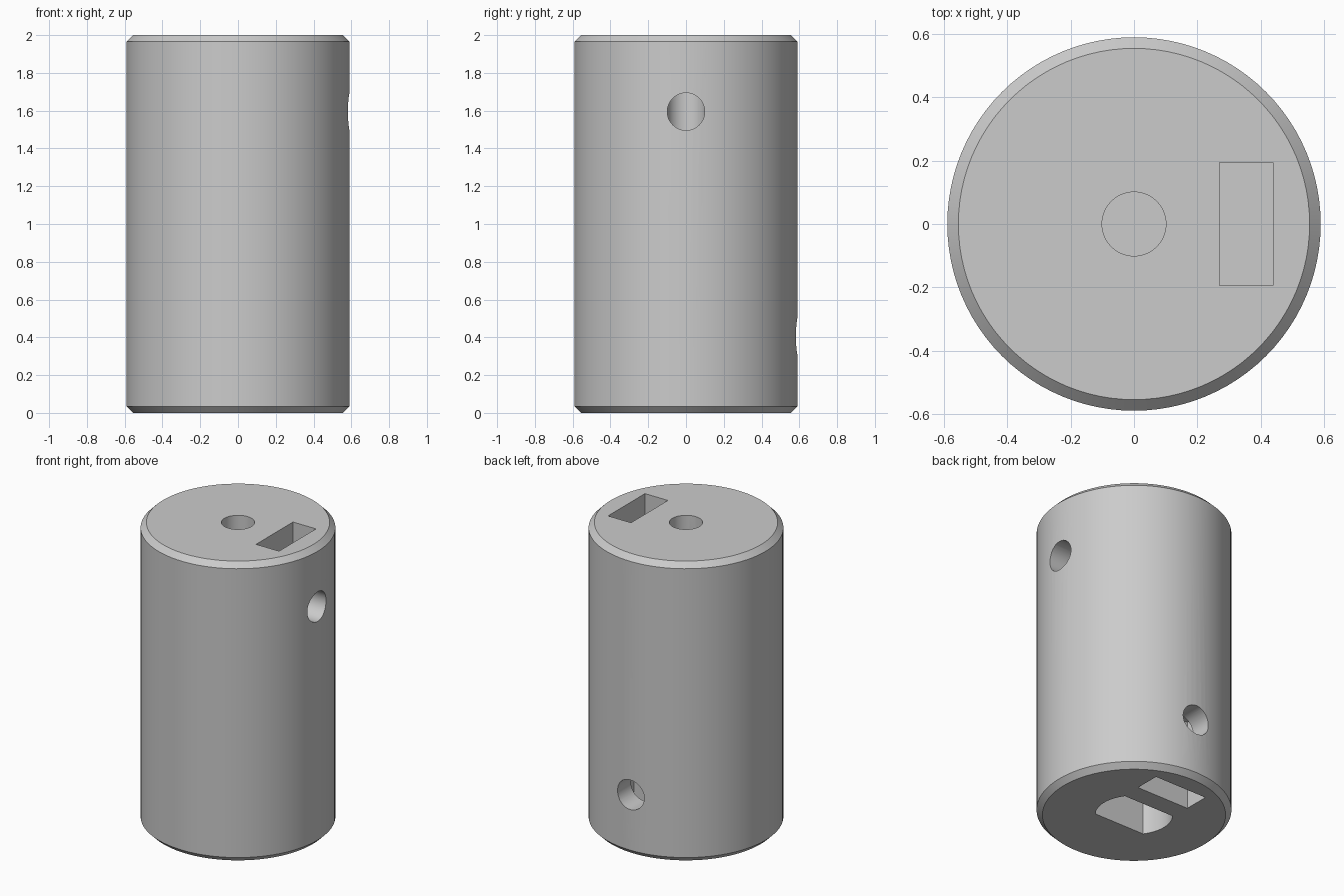
import bpy
import math
from mathutils import Vector, Matrix

cube = bpy.data.objects.get("Cube")
if cube:
    bpy.data.objects.remove(cube, do_unlink=True)

RADIUS, HEIGHT, CHAMFER = 0.59, 2.0, 0.035

grey = bpy.data.materials.new("plain_grey")
grey.use_nodes = True
grey.diffuse_color = (0.6, 0.6, 0.6, 1)
grey.node_tree.nodes["Principled BSDF"].inputs["Base Color"].default_value = (0.6, 0.6, 0.6, 1)


def loft(name, rings):
    """Closed solid through rings of equal point count."""
    n = len(rings[0])
    verts = [p for ring in rings for p in ring]
    faces = [list(range(n))[::-1], list(range(len(verts) - n, len(verts)))]
    for k in range(len(rings) - 1):
        for i in range(n):
            j = (i + 1) % n
            faces.append((k * n + i, k * n + j, (k + 1) * n + j, (k + 1) * n + i))
    mesh = bpy.data.meshes.new(name)
    mesh.from_pydata(verts, [], faces)
    mesh.materials.append(grey)
    obj = bpy.data.objects.new(name, mesh)
    bpy.context.collection.objects.link(obj)
    return obj


def arc(r, start, end, n):
    return [(r * math.cos(start + (end - start) * i / n),
             r * math.sin(start + (end - start) * i / n)) for i in range(n + 1)]


def circle(r, n):
    return arc(r, 0, math.tau, n)[:-1]


def prism(name, outline, low, high, turn=Matrix()):
    return loft(name, [[turn @ Vector((x, y, z)) for x, y in outline] for z in (low, high)])


def rectangle(x0, x1, y0, y1):
    return [(x0, y0), (x1, y0), (x1, y1), (x0, y1)]


# Chamfered round body
levels = [(RADIUS - CHAMFER, 0), (RADIUS, CHAMFER),
          (RADIUS, HEIGHT - CHAMFER), (RADIUS - CHAMFER, HEIGHT)]
body = loft("coupler_body", [[(x, y, z) for x, y in circle(r, 96)] for r, z in levels])

# Double-flat shaft outline: two round ends joined by parallel flats
half = math.asin(0.14 / 0.235)
flatted = arc(0.235, -half, half, 12) + arc(0.235, math.pi - half, math.pi + half, 12)

# Shaft bores, nut slots and set screw holes
to_left = Matrix.Translation((0, 0, 1.595)) @ Matrix.Rotation(math.pi / 2, 4, 'Y')
to_back = Matrix.Translation((0, 0, 0.405)) @ Matrix.Rotation(-math.pi / 2, 4, 'X')
cutters = [
    prism("top_bore_cutter", circle(0.101, 48), 1.2, 2.1),
    prism("bottom_bore_cutter", flatted, -0.1, 0.8),
    prism("top_slot_cutter", rectangle(0.27, 0.44, -0.195, 0.195), 1.4, 2.1),
    prism("bottom_slot_cutter", rectangle(-0.195, 0.195, 0.27, 0.44), -0.1, 0.6),
    prism("left_screw_cutter", circle(0.099, 48), 0.01, 0.8, to_left),
    prism("back_screw_cutter", circle(0.099, 48), 0.01, 0.8, to_back),
]

bpy.ops.object.select_all(action='DESELECT')
bpy.context.view_layer.objects.active = body
body.select_set(True)
for cutter in cutters:
    cutter.hide_render = True
    cut = body.modifiers.new(cutter.name, 'BOOLEAN')
    cut.operation = 'DIFFERENCE'
    cut.solver = 'EXACT'
    cut.object = cutter
    bpy.ops.object.modifier_apply(modifier=cut.name)
    bpy.data.objects.remove(cutter, do_unlink=True)

bpy.ops.object.shade_smooth_by_angle(angle=math.radians(30))
